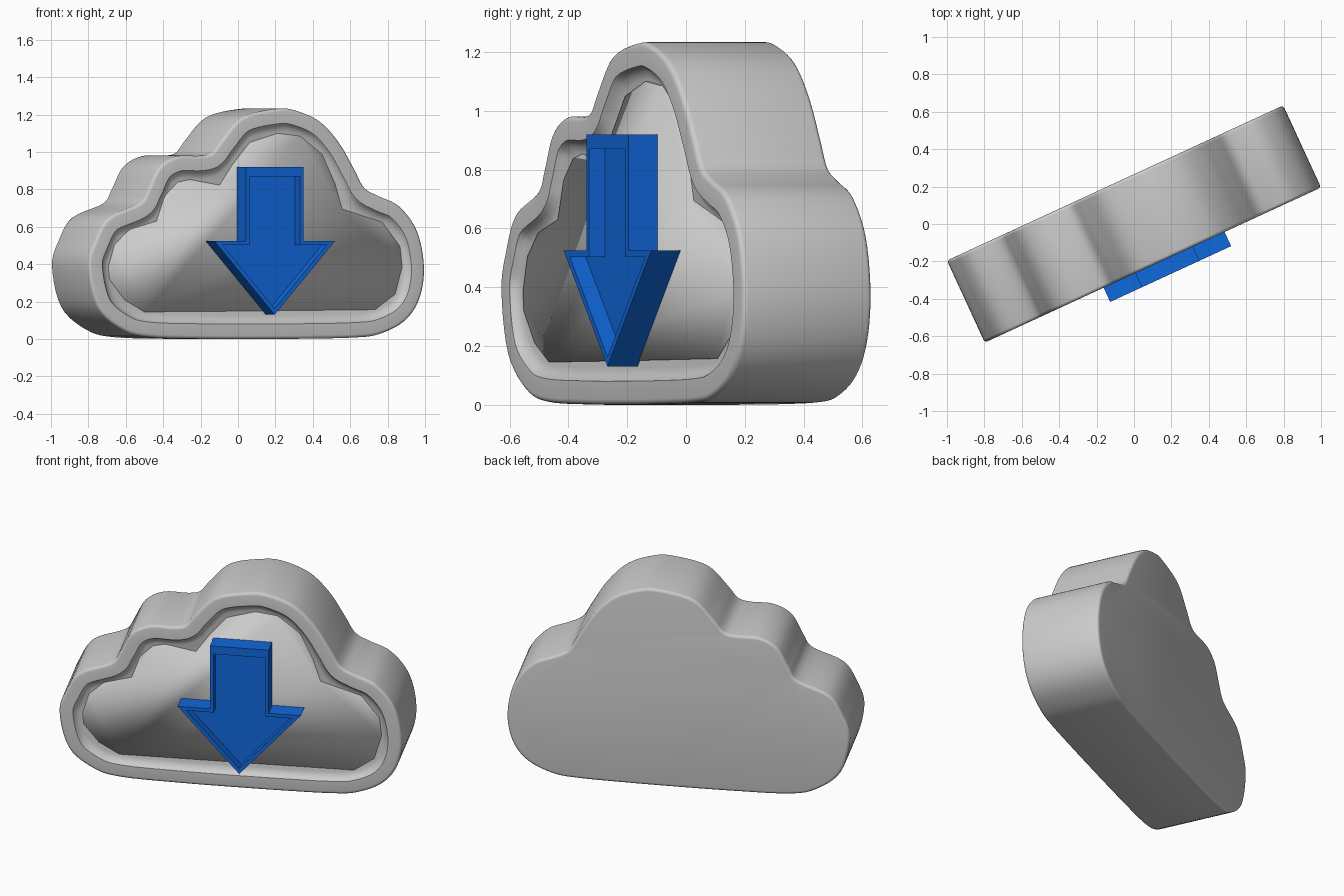
import bpy, bmesh, math
from mathutils import Vector

if "Cube" in bpy.data.objects:
    bpy.data.objects.remove(bpy.data.objects["Cube"])

ANGLE = math.atan2(0.83, 1.80)   # whole model is turned about z
HALF = 0.2416                    # half depth of the cloud


def material(name, rgb):
    m = bpy.data.materials.new(name)
    m.diffuse_color = (*rgb, 1)
    m.use_nodes = True
    m.node_tree.nodes["Principled BSDF"].inputs["Base Color"].default_value = m.diffuse_color
    return m


GREY = material("cloud grey", (0.6, 0.6, 0.6))
BLUE = material("arrow blue", (0.005, 0.138, 0.72))


def finish(name, bm, mat, smooth_angle=None):
    bmesh.ops.recalc_face_normals(bm, faces=bm.faces)
    me = bpy.data.meshes.new(name)
    bm.to_mesh(me)
    bm.free()
    ob = bpy.data.objects.new(name, me)
    bpy.context.collection.objects.link(ob)
    me.materials.append(mat)
    ob.rotation_euler.z = ANGLE
    if smooth_angle is not None:
        bpy.ops.object.select_all(action='DESELECT')
        ob.select_set(True)
        bpy.context.view_layer.objects.active = ob
        bpy.ops.object.shade_smooth_by_angle(angle=math.radians(smooth_angle))
    return ob


def spline(pts, steps):
    """Closed smooth curve through the points."""
    p = [Vector(q) for q in pts]
    out, n = [], len(p)
    for i in range(n):
        a, b, c, d = p[i - 1], p[i], p[(i + 1) % n], p[(i + 2) % n]
        for k in range(steps):
            t = k / steps
            out.append(0.5 * (2 * b + (c - a) * t + (2 * a - 5 * b + 4 * c - d) * t * t
                              + (3 * b - a - 3 * c + d) * t ** 3))
    return out


def inset(pts, dist):
    """Shift a counter-clockwise outline inwards."""
    out, n = [], len(pts)
    for i in range(n):
        t = (pts[(i + 1) % n] - pts[i - 1]).normalized()
        out.append(pts[i] + Vector((-t.y, t.x)) * dist)
    return out


def loft(bm, loops):
    """Skin (outline, depth) loops and cap both ends."""
    rings = [[bm.verts.new((q[0], v, q[1])) for q in pts] for pts, v in loops]
    n = len(rings[0])
    for a, b in zip(rings, rings[1:]):
        for i in range(n):
            j = (i + 1) % n
            bm.faces.new((a[i], a[j], b[j], b[i]))
    return bm.faces.new(rings[0]), bm.faces.new(rings[-1])


# cloud body: rounded edges, flat rim and a shallow dished front
outline = spline([
    (-.99, .39), (-.935, .17), (-.79, .05), (-.63, .01), (-.3, .001), (0, 0), (.3, .002),
    (.578, .008), (.726, .026), (.872, .094), (.96, .21), (.99, .38), (.949, .576),
    (.843, .71), (.72, .765), (.637, .81), (.578, .908), (.489, 1.05), (.373, 1.165),
    (.225, 1.224), (.111, 1.23), (-.083, 1.186), (-.2, 1.07), (-.26, .998), (-.33, .98),
    (-.466, .977), (-.572, .92), (-.638, .80), (-.69, .725), (-.87, .65), (-.949, .53)], 5)
R = 0.018
arc = [(R * (1 - math.sin(k * math.pi / 8)), R * (1 - math.cos(k * math.pi / 8))) for k in range(5)]
profile = [(d, HALF - e) for d, e in arc]
profile += [(d, -HALF + e) for d, e in reversed(arc)]
profile += [(.08, -HALF), (.088, -.229), (.10, -.216), (.125, -.208)]
bm = bmesh.new()
loft(bm, [(inset(outline, d), v) for d, v in profile])
finish("cloud_body", bm, GREY, 35)

# coarse padded panel filling the dish
panel = [(-.859, .385), (-.853, .32), (-.764, .21), (-.647, .145), (.03, .15), (.708, .157),
         (.826, .24), (.867, .385), (.855, .495), (.749, .625), (.514, .695), (.472, .83),
         (.396, .988), (.266, 1.085), (.137, 1.10), (-.028, 1.05), (-.13, .93), (-.205, .822),
         (-.382, .853), (-.452, .838), (-.529, .763), (-.576, .63), (-.735, .586),
         (-.823, .505)]
bm = bmesh.new()
loft(bm, [(panel, -.19), (panel, -.215)])
finish("cloud_panel", bm, GREY, 180)

# down arrow with a sunken face
C, S, H = 0.066, 0.17, 0.356     # centre, half shaft, half head
arrow = [(C, .13), (C + H, .525), (C + S, .525), (C + S, .92),
         (C - S, .92), (C - S, .525), (C - H, .525)]
bm = bmesh.new()
back, front = loft(bm, [(arrow, -.212), (arrow, -.325)])
bmesh.ops.recalc_face_normals(bm, faces=bm.faces)
bmesh.ops.inset_region(bm, faces=[front], thickness=.022, use_even_offset=True)
for v in front.verts:
    if v.co.z > .8:
        v.co.z = .87             # wider border at the top
floor = bmesh.ops.extrude_face_region(bm, geom=[front])
bmesh.ops.translate(bm, vec=(0, .06, 0),
                    verts=[g for g in floor["geom"] if isinstance(g, bmesh.types.BMVert)])
if front.is_valid:
    bmesh.ops.delete(bm, geom=[front], context='FACES_ONLY')
finish("down_arrow", bm, BLUE)
